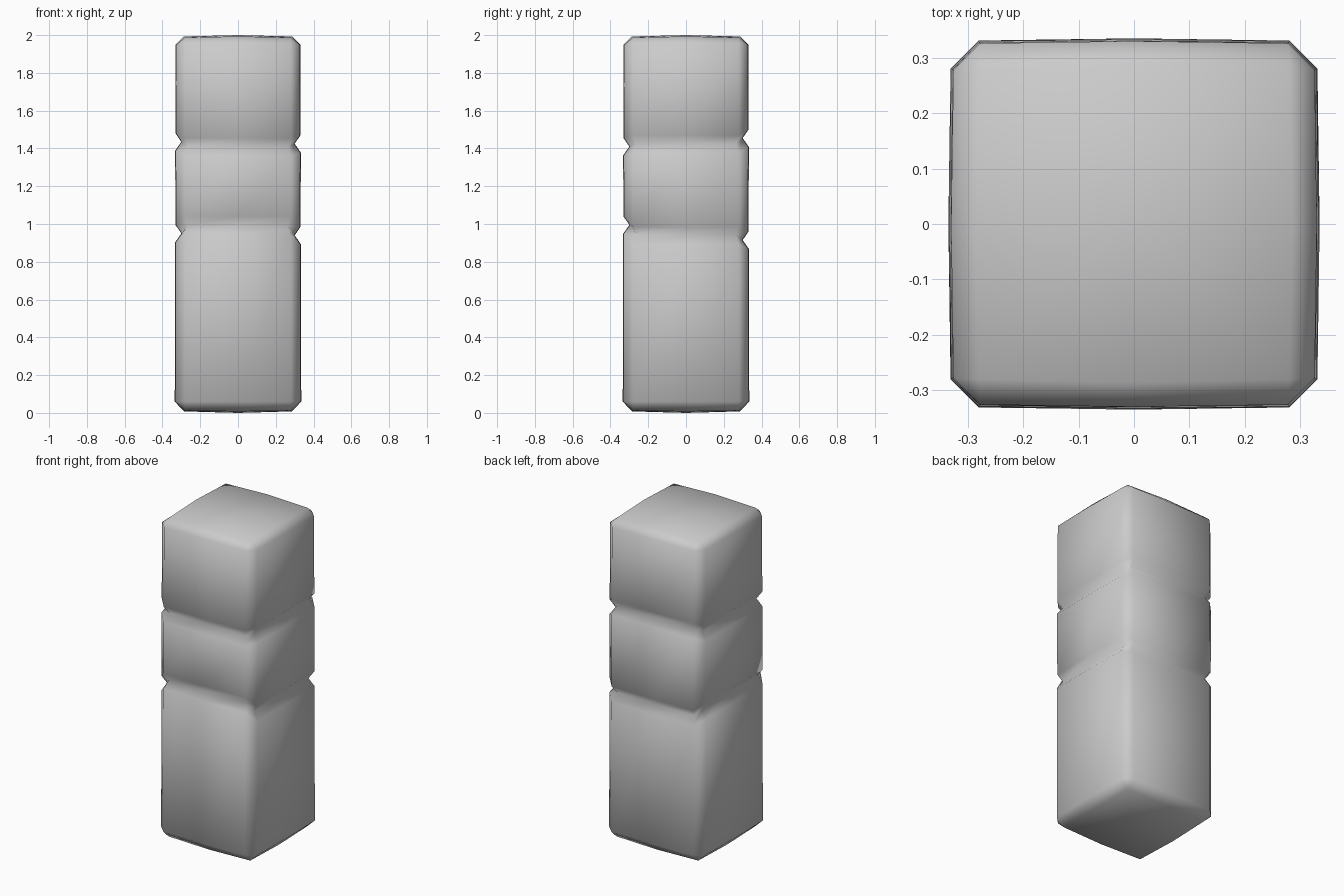
import bpy, bmesh
from mathutils import Vector

if "Cube" in bpy.data.objects:
    bpy.data.objects.remove(bpy.data.objects["Cube"])

# Faces in counter-clockwise order: front, right, back, left (outward normal, tangent)
SIDES = [(Vector((0, -1, 0)), Vector((1, 0, 0))),
         (Vector((1, 0, 0)), Vector((0, 1, 0))),
         (Vector((0, 1, 0)), Vector((-1, 0, 0))),
         (Vector((-1, 0, 0)), Vector((0, -1, 0)))]

# Groove heights on each face (front, right, back, left)
LOWER = (0.995, 0.94, 0.915, 0.95)
UPPER = (1.41, 1.425, 1.455, 1.435)

bm = bmesh.new()


def ring(out, tan, heights, bulge=0.004, lift=0.0):
    """One 12-point chamfered square loop; every face may sit at its own height."""
    loop = []
    for (n, t), z in zip(SIDES, heights):
        for s in (-1, 0, 1):
            p = n * (out if s else out + bulge) + t * (tan * s)
            p.z = z + (0 if s else lift)
            loop.append(bm.verts.new(p))
    return loop


def groove(heights):
    """Three loops forming a V-shaped groove."""
    return [ring(o, t, [h + d for h in heights], b)
            for o, t, d, b in ((0.33, 0.28, -0.047, 0.003),
                               (0.298, 0.265, 0.0, 0.002),
                               (0.328, 0.28, 0.045, 0.003))]


# Pillar body: chamfered bottom, three stacked blocks, chamfered top
loops = [ring(0.28, 0.28, [0.012] * 4, 0.006, -0.004),
         ring(0.331, 0.28, [0.06] * 4)]
loops += groove(LOWER) + groove(UPPER)
loops += [ring(0.326, 0.278, [1.95] * 4),
          ring(0.28, 0.28, [1.987] * 4, 0.006, 0.006)]

for a, b in zip(loops, loops[1:]):
    for i in range(12):
        j = (i + 1) % 12
        bm.faces.new((a[i], a[j], b[j], b[i]))

# Slightly domed caps
bottom = bm.verts.new((0, 0, 0))
top = bm.verts.new((0, 0, 2))
for i in range(12):
    j = (i + 1) % 12
    if i % 3 != 2:
        bm.faces.new((loops[0][j], loops[0][i], bottom))
        bm.faces.new((loops[-1][i], loops[-1][j], top))

bmesh.ops.remove_doubles(bm, verts=bm.verts[:], dist=0.001)
bmesh.ops.recalc_face_normals(bm, faces=bm.faces[:])
for f in bm.faces:
    f.smooth = True

mesh = bpy.data.meshes.new("stone_pillar")
bm.to_mesh(mesh)
bm.free()
bpy.context.collection.objects.link(bpy.data.objects.new("stone_pillar", mesh))
